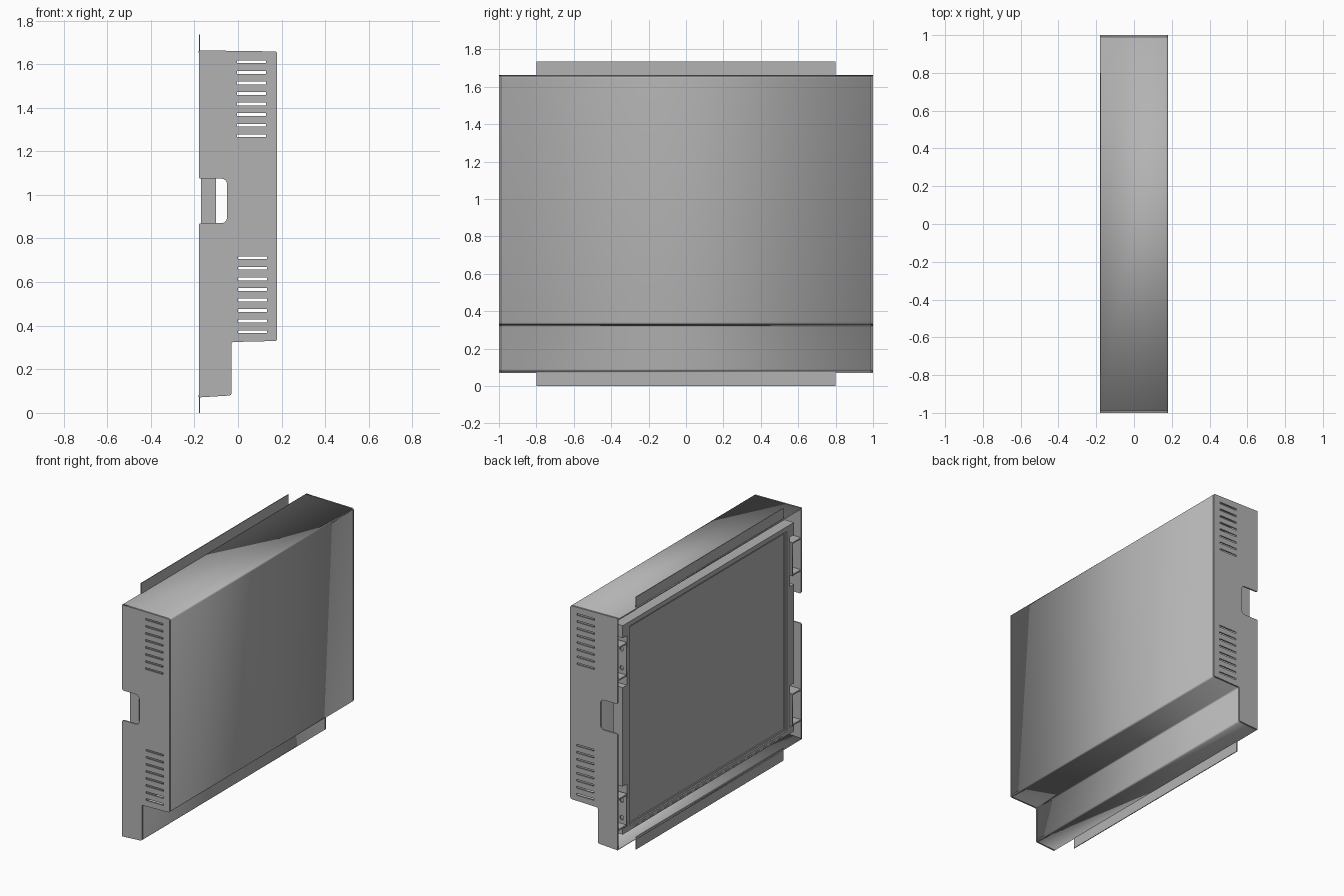
import bpy, bmesh, math
from mathutils import Vector

if "Cube" in bpy.data.objects:
    bpy.data.objects.remove(bpy.data.objects["Cube"])

grey = bpy.data.materials.new("sheet_metal_grey")
grey.use_nodes = True
GREY = (0.45, 0.45, 0.45, 1)
grey.diffuse_color = GREY
grey.node_tree.nodes["Principled BSDF"].inputs["Base Color"].default_value = GREY


def add(name, mesh):
    ob = bpy.data.objects.new(name, mesh)
    mesh.materials.clear()
    mesh.materials.append(grey)
    bpy.context.scene.collection.objects.link(ob)
    return ob


def box(name, x, y, z):
    """Box from three (low, high) ranges."""
    bm = bmesh.new()
    bmesh.ops.create_cube(bm, size=1)
    for v in bm.verts:
        v.co = [(a + b) / 2 + c * (b - a) for c, (a, b) in zip(v.co, (x, y, z))]
    mesh = bpy.data.meshes.new(name)
    bm.to_mesh(mesh)
    bm.free()
    return add(name, mesh)


def rounded(corners, steps=4):
    """Replace each (x, z, radius) corner by a small curve."""
    pts = []
    n = len(corners)
    for i, (x, z, r) in enumerate(corners):
        c = Vector((x, z))
        if r == 0:
            pts.append(c)
            continue
        a = c + (Vector(corners[i - 1][:2]) - c).normalized() * r
        b = c + (Vector(corners[(i + 1) % n][:2]) - c).normalized() * r
        for k in range(steps + 1):
            t = k / steps
            pts.append(a * (1 - t) ** 2 + c * 2 * t * (1 - t) + b * t * t)
    return pts


def plate(name, loops, y, thick):
    """Flat plate in the xz plane, first loop is the outline, the rest are holes."""
    cu = bpy.data.curves.new(name, 'CURVE')
    cu.dimensions = '2D'
    cu.fill_mode = 'BOTH'
    cu.extrude = thick / 2
    for loop in loops:
        sp = cu.splines.new('POLY')
        sp.points.add(len(loop) - 1)
        for p, q in zip(sp.points, loop):
            p.co = (q[0], q[1], 0, 1)
        sp.use_cyclic_u = True
    tmp = bpy.data.objects.new(name + "_curve", cu)
    bpy.context.scene.collection.objects.link(tmp)
    deps = bpy.context.evaluated_depsgraph_get()
    mesh = bpy.data.meshes.new_from_object(tmp.evaluated_get(deps))
    bpy.data.objects.remove(tmp)
    ob = add(name, mesh)
    ob.rotation_euler.x = math.pi / 2
    ob.location.y = y
    return ob


def rect(x0, x1, z0, z1):
    return [(x0, z0), (x1, z0), (x1, z1), (x0, z1)]


def circle(x, z, r, n=16):
    return [(x + r * math.cos(k * math.tau / n), z + r * math.sin(k * math.tau / n))
            for k in range(n)]


FRONT, BACK, STEP = -0.18, 0.18, -0.03
TOP, LEDGE, BASE = 1.66, 0.33, 0.075

# Housing profile, from the top of the open face round to its bottom
profile = [(FRONT, TOP + .003, 0), (BACK, TOP - .002, .012), (BACK, LEDGE, .012),
           (STEP, LEDGE - .005, .01), (STEP, BASE + .005, .012), (FRONT, BASE - .004, 0)]

# Folded cover: top, back, step and floor
bm = bmesh.new()
rows = [[bm.verts.new((p.x, y, p.y)) for y in (-.99, .99)] for p in rounded(profile)]
for a, b in zip(rows, rows[1:]):
    bm.faces.new((a[0], b[0], b[1], a[1]))
mesh = bpy.data.meshes.new("folded_cover")
bm.to_mesh(mesh)
bm.free()
cover = add("folded_cover", mesh)
sheet = cover.modifiers.new("sheet", 'SOLIDIFY')
sheet.thickness = 0.01
sheet.offset = -1

# Side walls with a cable notch and two banks of vents
notch = [(FRONT, .87, .01), (-.05, .87, .03), (-.05, 1.075, .03), (FRONT, 1.075, .01)]
outline = rounded(profile + notch)
vents = [rect(x, x + .133, z - .006, z + .006)
         for x, top, bottom in ((-.004, 1.61, 1.272), (0, .711, .373))
         for z in (top + (bottom - top) * k / 7 for k in range(8))]
for name, side in (("right_wall", -1), ("left_wall", 1)):
    plate("vented_" + name, [outline] + vents, side * .995, .01)

# Mounting flanges above and below
for name, z in (("top", (1.65, 1.735)), ("bottom", (0, .085))):
    box(name + "_flange", (FRONT, FRONT + .005), (-.8, .8), z)

# Display panel with a stepped recess for the screen
panel = box("display_panel", (-.17, -.10), (-.885, .885), (.15, 1.585))
bm = bmesh.new()
bm.from_mesh(panel.data)
bm.normal_update()
face = min(bm.faces, key=lambda f: f.normal.x)
for width, depth in ((.045, 0), (.002, -.008), (.017, 0), (.002, -.006)):
    bmesh.ops.inset_region(bm, faces=[face], thickness=width, depth=depth)
bm.to_mesh(panel.data)
bm.free()

# Panel rails, side strips and brackets
for name, z in (("top", (1.5, 1.585)), ("bottom", (.15, .19))):
    for side in (-1, 1):
        ys = sorted((side * .885, side * .93))
        box(f"{name}_rail_end", (-.17, -.10), ys, z)

for side in (-1, 1):
    ys = sorted((side * .885, side * .93))
    box("panel_side_strip", (-.17, -.10), ys, (.48, 1.16))
    for z0, z1 in ((1.23, 1.46), (.2, .42)):
        holes = [circle(-.145, z0 + .05, .015), circle(-.145, z1 - .05, .015)]
        plate("bracket_plate", [rect(FRONT, -.10, z0, z1)] + holes, side * .9, .01)
        for z in (z0, z1 - .01):
            box("bracket_tab", (FRONT, -.10), sorted((side * .9, side * .99)), (z, z + .01))

# Row of clips along the lower edge of the panel
for k in range(20):
    y = -.78 + k * .082
    box("panel_clip", (-.174, -.165), (y - .02, y + .02), (.155, .165))

# Keep folds soft and edges crisp
bpy.ops.object.select_all(action='DESELECT')
cover.select_set(True)
bpy.context.view_layer.objects.active = cover
bpy.ops.object.shade_smooth_by_angle(angle=math.radians(30))
